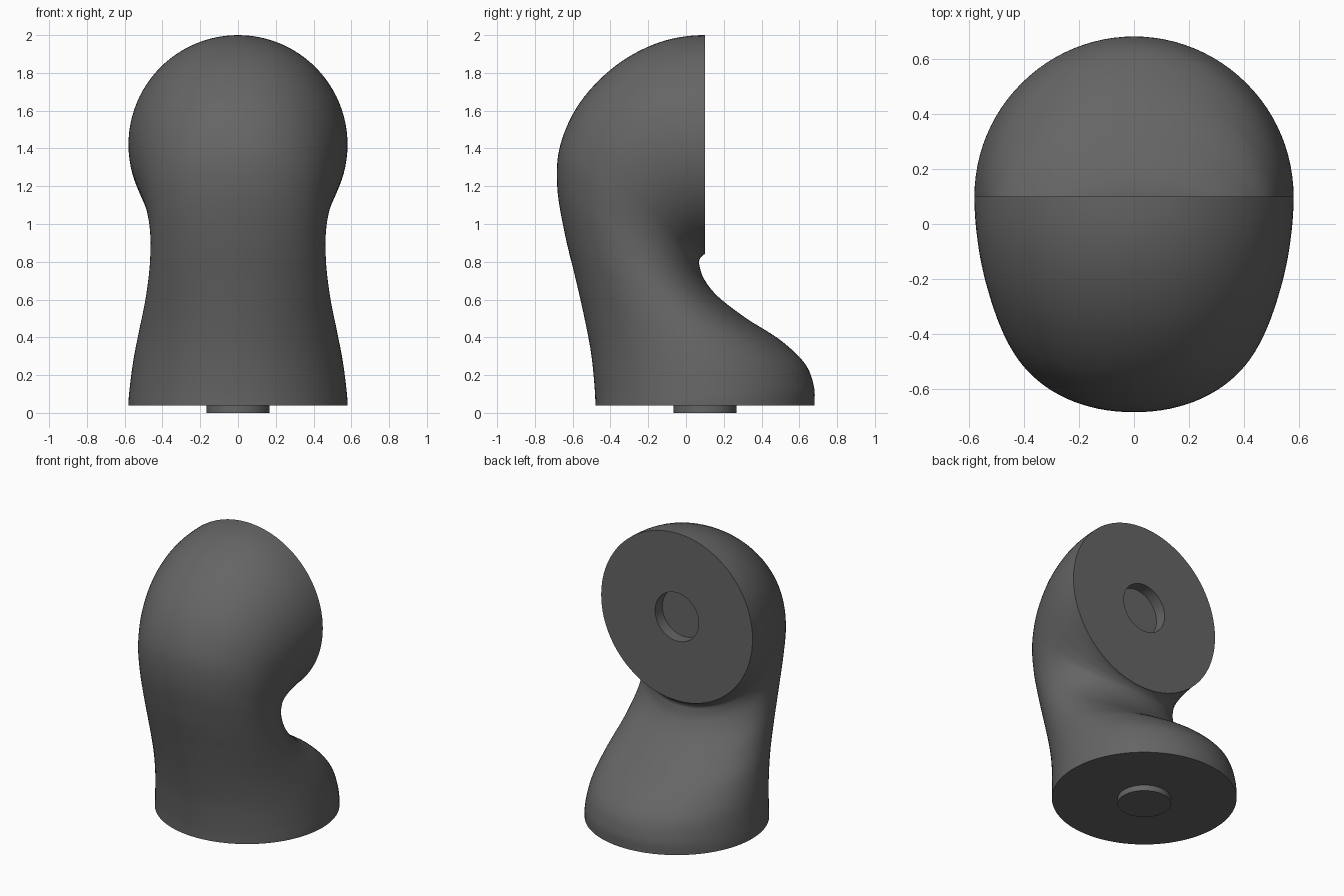
import bpy, bmesh
from math import sin, cos, pi, radians

if "Cube" in bpy.data.objects:
    bpy.data.objects.remove(bpy.data.objects["Cube"])

SIDES, STEPS, R_HUB = 96, 7, 0.167

# Section keys: front point (y, z), back point (y, z), half width, fullness of front half
KEYS = [
    (-.48, .04, .68, .04, .58, 2),
    (-.485, .15, .677, .14, .572, 2),
    (-.503, .32, .63, .26, .552, 2),
    (-.537, .50, .50, .385, .522, 2),
    (-.582, .70, .32, .50, .49, 2.03),
    (-.642, .95, .17, .615, .467, 2.06),
    (-.682, 1.20, .095, .71, .465, 2.1),
    (-.665, 1.42, .07, .785, .485, 2.12),
    (-.56, 1.645, .071, .81, .518, 2.12),
    (-.37, 1.84, .08, .825, .552, 2.08),
    (-.14, 1.962, .09, .835, .573, 2.03),
    (.10, 2.0, .10, .84, .58, 2),
]


def blend(p0, p1, p2, p3, t):
    """Catmull-Rom interpolation."""
    return .5 * (2*p1 + (p2-p0)*t + (2*p0-5*p1+4*p2-p3)*t*t + (3*p1-p0-3*p2+p3)*t**3)


def spow(v, e):
    return abs(v)**e * (1 if v >= 0 else -1)


def section(fy, fz, by, bz, w, n):
    """Tilted oval spanning the front and back guide points."""
    cy, cz, uy, uz = (fy+by)/2, (fz+bz)/2, (fy-by)/2, (fz-bz)/2
    pts = []
    for i in range(SIDES):
        c, s = cos(2*pi*i/SIDES), sin(2*pi*i/SIDES)
        e = 2/n if c > 0 else 1
        k = spow(c, e)
        pts.append((w*spow(s, e), cy + uy*k, cz + uz*k))
    return pts


# Phantom keys past both ends mirror the body, so it leaves each disc squarely
first, last = list(KEYS[1]), list(KEYS[-2])
first[1], first[3] = .08 - first[1], .08 - first[3]
last[0], last[2] = .2 - last[0], .2 - last[2]
path = [first, *KEYS, last]

rings = []
# Locating boss under the base
for z in (0, .04):
    rings.append(section(.1-R_HUB, z, .1+R_HUB, z, R_HUB, 2))
# Curved body from base disc to upright disc
for i in range(len(KEYS)-1):
    for k in range(STEPS):
        rings.append(section(*[blend(*q, k/STEPS) for q in zip(*path[i:i+4])]))
rings.append(section(*KEYS[-1]))
# Round socket in the upright disc
for y in (.1, .02):
    rings.append(section(y, 1.42+R_HUB, y, 1.42-R_HUB, R_HUB, 2))

bm = bmesh.new()
loops = [[bm.verts.new(p) for p in r] for r in rings]
for lo, hi in zip(loops, loops[1:]):
    for i in range(SIDES):
        j = (i+1) % SIDES
        bm.faces.new((lo[i], lo[j], hi[j], hi[i]))
bm.faces.new(loops[0])
bm.faces.new(loops[-1])
bmesh.ops.recalc_face_normals(bm, faces=bm.faces)
mesh = bpy.data.meshes.new("elbow_link")
bm.to_mesh(mesh)
bm.free()
link = bpy.data.objects.new("elbow_link", mesh)
bpy.context.collection.objects.link(link)

# Dark grey finish
grey = bpy.data.materials.new("dark_grey")
grey.diffuse_color = (.13, .13, .13, 1)
grey.use_nodes = True
grey.node_tree.nodes["Principled BSDF"].inputs["Base Color"].default_value = grey.diffuse_color
mesh.materials.append(grey)

bpy.context.view_layer.objects.active = link
link.select_set(True)
bpy.ops.object.shade_smooth_by_angle(angle=radians(35))
